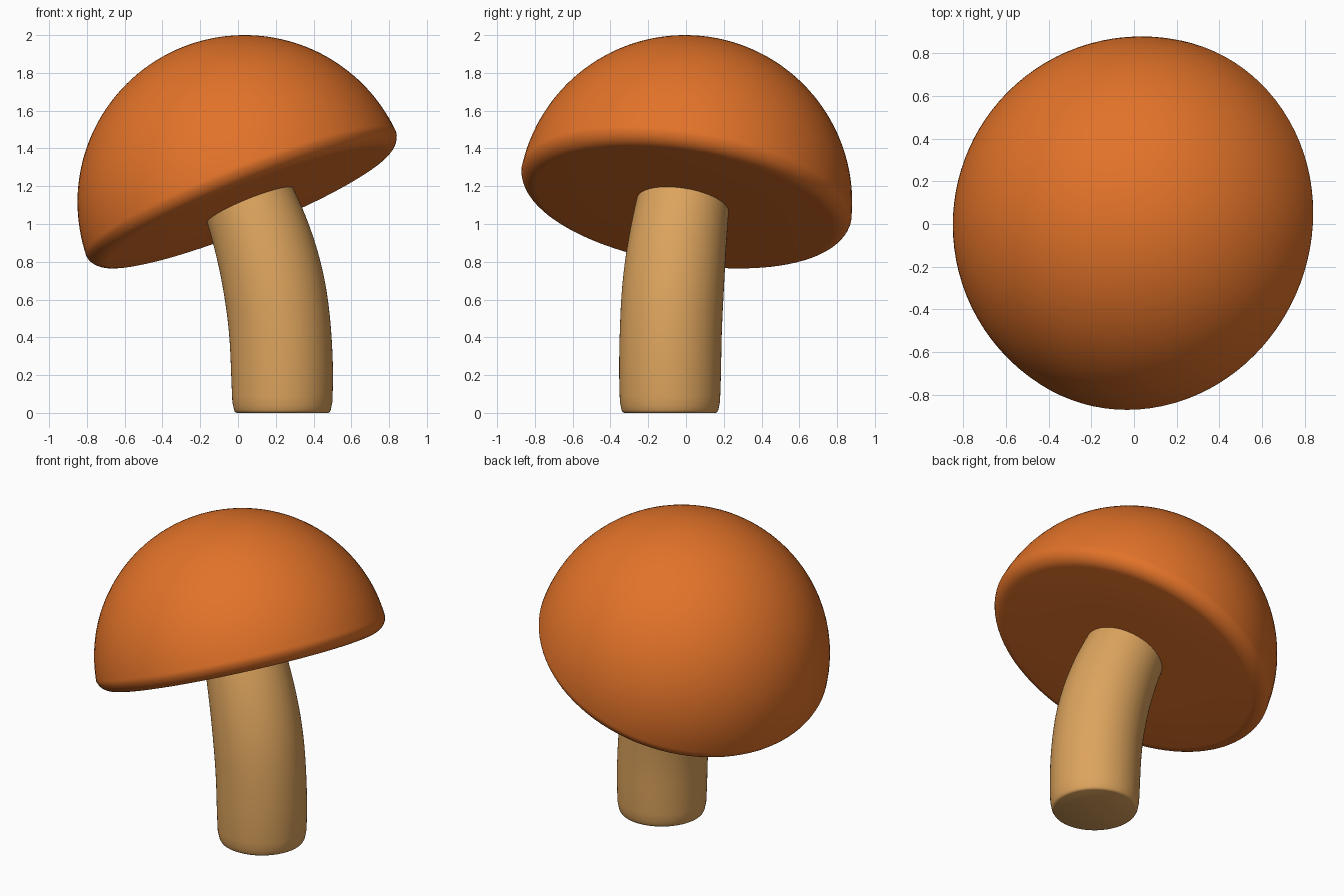
import bpy, bmesh, math
from mathutils import Vector

if "Cube" in bpy.data.objects:
    bpy.data.objects.remove(bpy.data.objects["Cube"])

AXIS = Vector((-0.37, 0.15, 0.917)).normalized()   # lean of the cap
N = 96


def material(name, rgb):
    m = bpy.data.materials.new(name)
    m.diffuse_color = (*rgb, 1)
    m.use_nodes = True
    m.node_tree.nodes["Principled BSDF"].inputs["Base Color"].default_value = m.diffuse_color
    return m


def loft(name, stations, mat):
    """Skin circular rings given as (centre, direction, radius); cap both ends."""
    bm = bmesh.new()
    rings = []
    for centre, direction, r in stations:
        u = Vector((0, 1, 0)).cross(direction).normalized()
        v = direction.cross(u).normalized()
        rings.append([bm.verts.new(centre + r * (math.cos(a) * u + math.sin(a) * v))
                      for a in (2 * math.pi * i / N for i in range(N))])
    for lo, hi in zip(rings, rings[1:]):
        for i in range(N):
            j = (i + 1) % N
            bm.faces.new((lo[i], lo[j], hi[j], hi[i]))
    bm.faces.new(rings[0][::-1])
    bm.faces.new(rings[-1])
    bmesh.ops.recalc_face_normals(bm, faces=bm.faces)
    me = bpy.data.meshes.new(name)
    bm.to_mesh(me)
    bm.free()
    me.materials.append(mat)
    ob = bpy.data.objects.new(name, me)
    bpy.context.collection.objects.link(ob)
    bpy.context.view_layer.objects.active = ob
    ob.select_set(True)
    bpy.ops.object.shade_smooth_by_angle(angle=math.radians(35))
    ob.select_set(False)
    return ob


# Cap: tilted hemisphere with a rounded rim and flat underside
centre, R, f, d = Vector((0.035, -0.005, 1.115)), 0.885, 0.09, 0.028
profile = [(0.4, -d)]
profile += [(R - f + f * math.sin(a), f - d - f * math.cos(a))
            for a in (math.pi / 2 * i / 10 for i in range(10))]
start = math.asin((f - d) / R)
profile += [(R * math.cos(a), R * math.sin(a))
            for a in (start + (math.pi / 2 - 0.01 - start) * i / 40 for i in range(41))]
loft("mushroom_cap", [(centre + AXIS * h, AXIS, r) for r, h in profile],
     material("cap_orange", (0.76, 0.17, 0.022)))

# Stem: bends from upright at the base to the lean of the cap
p0 = Vector((0.235, -0.085, 0))
p3 = Vector((0.06, -0.015, 1.11))
p1, p2 = p0 + Vector((0, 0, 0.4)), p3 - AXIS * 0.45
stations = [(p0 + Vector((0, 0, z)), Vector((0, 0, 1)), r)
            for z, r in ((0, 0.242), (0.004, 0.25), (0.015, 0.256), (0.035, 0.26))]
for i in range(2, 41):
    t = i / 40
    s = 1 - t
    p = s**3 * p0 + 3 * s * s * t * p1 + 3 * s * t * t * p2 + t**3 * p3
    tan = s * s * (p1 - p0) + 2 * s * t * (p2 - p1) + t * t * (p3 - p2)
    r = 0.27 - 0.008 * max(0, 1 - t / 0.25)**2 - 0.025 * max(0, (t - 0.5) / 0.5)**2
    stations.append((p, tan.normalized(), r))
stations.append((p3 + AXIS * 0.04, AXIS, 0.243))
loft("mushroom_stem", stations, material("stem_tan", (0.72, 0.37, 0.11)))
